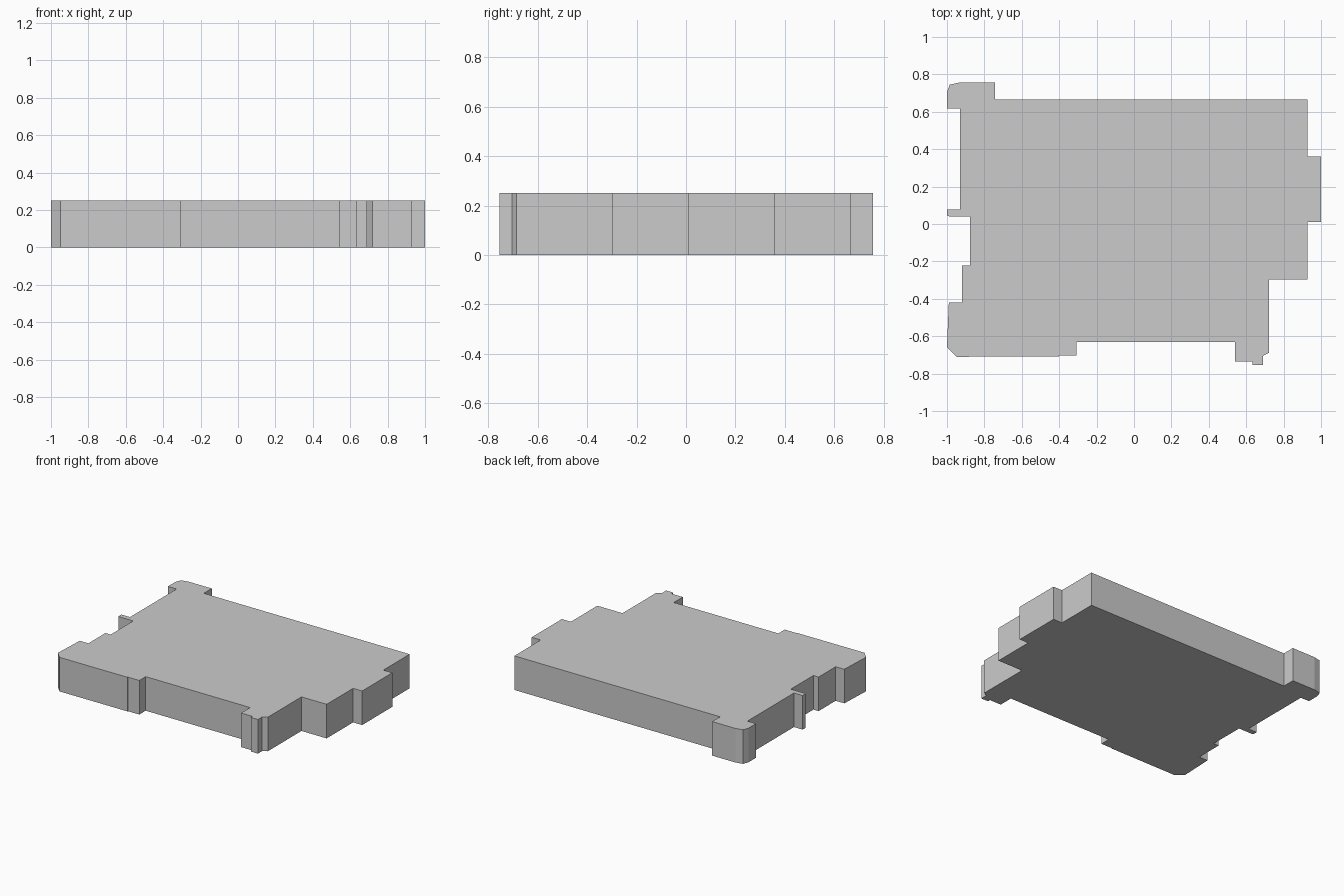
import bpy, bmesh

if "Cube" in bpy.data.objects:
    bpy.data.objects.remove(bpy.data.objects["Cube"])

HEIGHT = 0.25

# Footprint, counter-clockwise, grouped by side
left_front = [(-1, .705), (-1, .617), (-.93, .617), (-.93, .077), (-1, .077), (-1, .045),
              (-.985, .04), (-.878, .04), (-.878, -.222), (-.92, -.222), (-.92, -.42),
              (-.99, -.42), (-1, -.66), (-.95, -.71)]
front = [(-.40, -.708), (-.40, -.704), (-.308, -.704), (-.308, -.63), (.54, -.63), (.54, -.735),
         (.633, -.735), (.633, -.755), (.69, -.755), (.69, -.705), (.723, -.687)]
right = [(.723, -.297), (.927, -.297), (.927, .01), (1, .01), (1, .36), (.927, .36)]
back = [(.927, .665), (-.743, .665), (-.743, .757), (-.93, .757), (-.985, .745)]

# Extrude the footprint into a solid slab
bm = bmesh.new()
base = bm.faces.new([bm.verts.new((x, y, 0)) for x, y in left_front + front + right + back])
top = bmesh.ops.extrude_face_region(bm, geom=[base], use_keep_orig=True)
bmesh.ops.translate(bm, vec=(0, 0, HEIGHT),
                    verts=[g for g in top["geom"] if isinstance(g, bmesh.types.BMVert)])
bmesh.ops.recalc_face_normals(bm, faces=bm.faces)

mesh = bpy.data.meshes.new("building_slab")
bm.to_mesh(mesh)
bm.free()
bpy.context.collection.objects.link(bpy.data.objects.new("building_slab", mesh))
